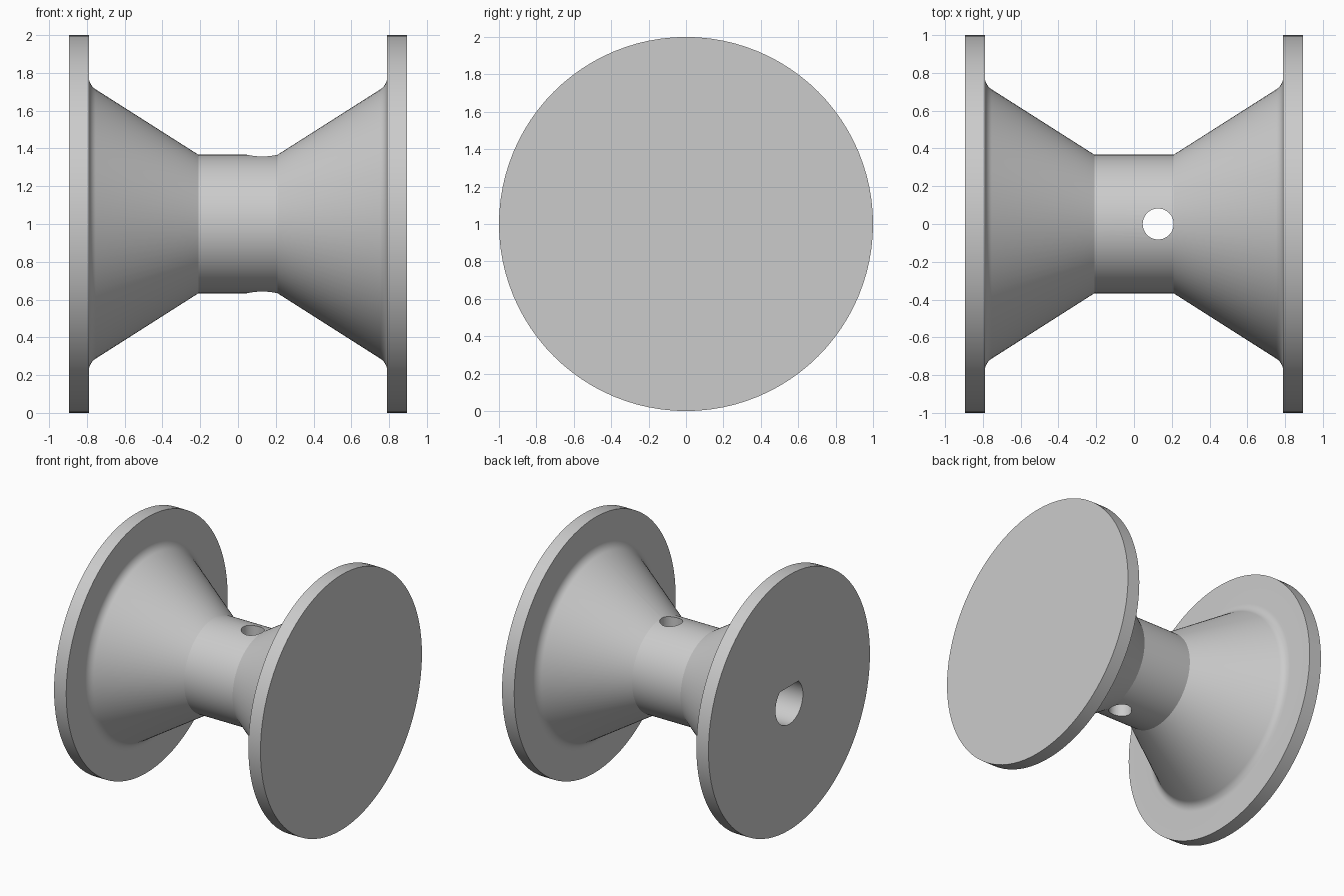
import bpy, bmesh
from math import sin, cos, atan2, pi, radians, sqrt
from mathutils import Matrix, Vector

cube = bpy.data.objects.get("Cube")
if cube:
    bpy.data.objects.remove(cube)

HALF, INNER = 0.895, 0.79       # flange outer and inner faces
NECK_X, NECK_R = 0.21, 0.367
FILLET, FILLET_R = 0.08, 0.78   # fillet radius, where it meets the flange
SIDES = 96
CENTRE = Matrix.Translation((0, 0, 1))

grey = bpy.data.materials.new("light grey")
grey.use_nodes = True
grey.diffuse_color = (0.6, 0.6, 0.6, 1)
grey.node_tree.nodes["Principled BSDF"].inputs["Base Color"].default_value = (0.6, 0.6, 0.6, 1)


def make_object(name, bm):
    bmesh.ops.recalc_face_normals(bm, faces=bm.faces)
    mesh = bpy.data.meshes.new(name)
    bm.to_mesh(mesh)
    bm.free()
    mesh.materials.append(grey)
    ob = bpy.data.objects.new(name, mesh)
    bpy.context.collection.objects.link(ob)
    return ob


def prism_along_x(name, outline, x0, x1):
    """Extrude a (y, z) outline from x0 to x1."""
    bm = bmesh.new()
    face = bm.faces.new([bm.verts.new((x0, y, z + 1)) for y, z in outline])
    out = bmesh.ops.extrude_face_region(bm, geom=[face])
    verts = [v for v in out["geom"] if isinstance(v, bmesh.types.BMVert)]
    bmesh.ops.translate(bm, verts=verts, vec=(x1 - x0, 0, 0))
    return make_object(name, bm)


# Spool body: half profile (x, radius) from neck to flange, mirrored, then spun
slope = atan2(FILLET_R - 0.044 - NECK_R, INNER - NECK_X)
half = [(NECK_X, NECK_R)]
for i in range(9):
    a = slope - pi / 2 + (pi / 2 - slope) * i / 8
    half.append((INNER - FILLET + FILLET * cos(a), FILLET_R + FILLET * sin(a)))
half += [(INNER, 1), (HALF, 1)]
profile = [(-x, r) for x, r in reversed(half)] + half

bm = bmesh.new()
rings = []
for x, r in profile:
    rings.append([bm.verts.new((x, r * cos(2 * pi * i / SIDES), 1 + r * sin(2 * pi * i / SIDES)))
                  for i in range(SIDES)])
for a, b in zip(rings, rings[1:]):
    for i in range(SIDES):
        j = (i + 1) % SIDES
        bm.faces.new((a[i], a[j], b[j], b[i]))
bm.faces.new(rings[0])
bm.faces.new(rings[-1])
spool = make_object("spool", bm)

# D-shaped shaft bore, open at the right end, with its flat on top
BORE_R, FLAT = 0.17, 0.125
start = atan2(FLAT, -sqrt(BORE_R ** 2 - FLAT ** 2))
sweep = 2 * pi - (2 * start - pi)
outline = [(BORE_R * cos(start + sweep * i / 40), BORE_R * sin(start + sweep * i / 40))
           for i in range(41)]
bore = prism_along_x("bore_cutter", outline, -1.1, 0.6)

# Set screw hole straight down through the neck
bm = bmesh.new()
bmesh.ops.create_cone(bm, cap_ends=True, segments=48, radius1=0.082, radius2=0.082, depth=1.2,
                      matrix=CENTRE @ Matrix.Translation((0.128, 0, 0)))
screw_hole = make_object("screw_hole_cutter", bm)

# Cut both holes
bpy.context.view_layer.objects.active = spool
for cutter in (bore, screw_hole):
    cutter.hide_render = True
    mod = spool.modifiers.new("cut", "BOOLEAN")
    mod.operation = "DIFFERENCE"
    mod.solver = "EXACT"
    mod.object = cutter
    bpy.ops.object.modifier_apply(modifier=mod.name)
    bpy.data.objects.remove(cutter)

bpy.ops.object.select_all(action="DESELECT")
spool.select_set(True)
bpy.ops.object.shade_smooth_by_angle(angle=radians(25))
